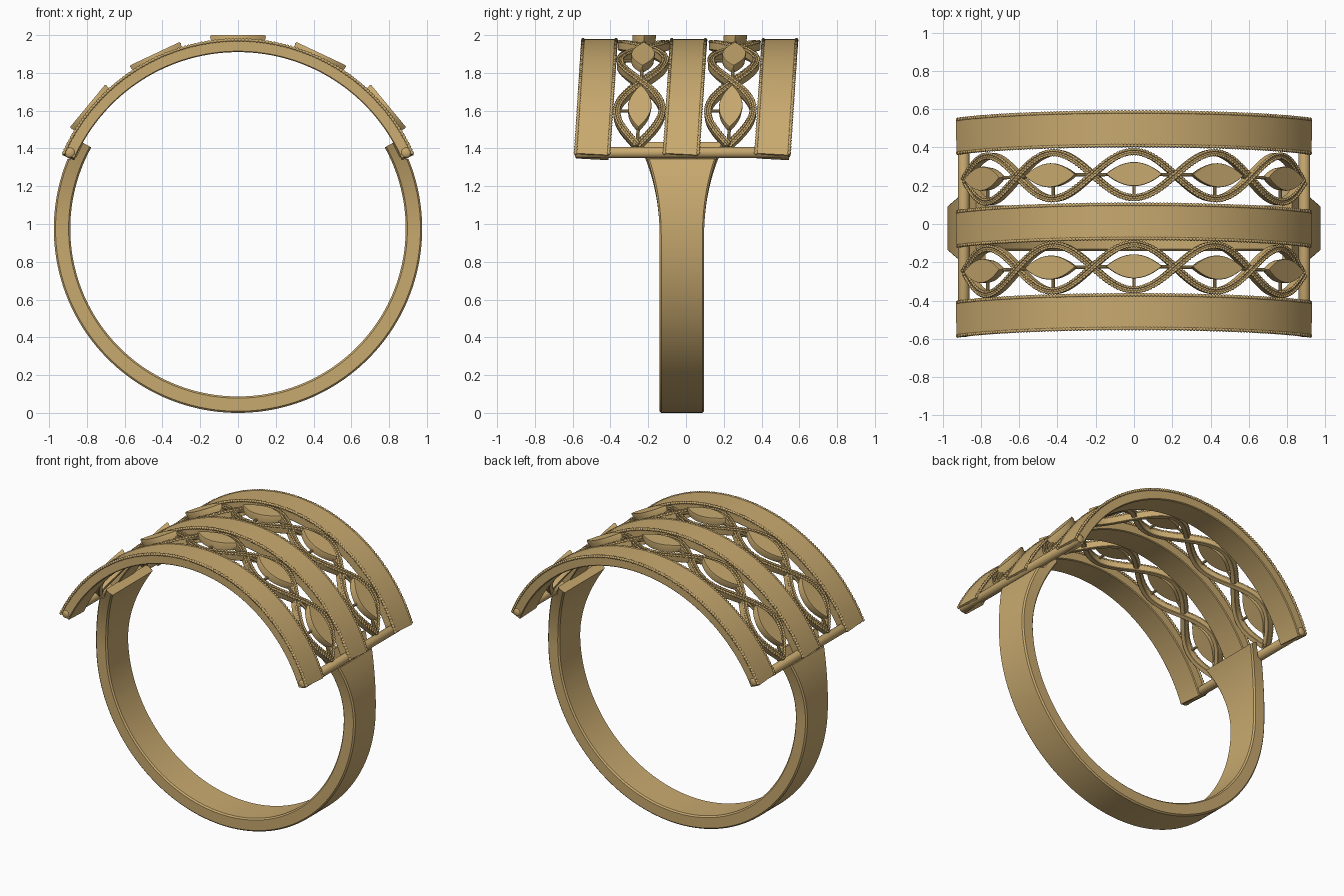
import bpy, bmesh, math
from math import sin, cos, pi, radians
from mathutils import Vector

if "Cube" in bpy.data.objects:
    bpy.data.objects.remove(bpy.data.objects["Cube"])

gold = bpy.data.materials.new("gold")
gold.diffuse_color = (0.58, 0.40, 0.16, 1)
gold.use_nodes = True
gold.node_tree.nodes["Principled BSDF"].inputs["Base Color"].default_value = gold.diffuse_color
CZ = 0.966        # centre height of the upper arcs
END = 66.5        # half opening of the bands, degrees from vertical
LENS = 25.2       # angle of one lens in the woven rows


def lean(v):
    """The whole upper part leans slightly along y."""
    return Vector((v[0], v[1] + 0.065 * (v[2] - 1.98), v[2]))


def at(deg, y, r):
    a = radians(deg)
    return lean((r * sin(a), y, CZ + r * cos(a)))


def radial(deg):
    return Vector((sin(radians(deg)), 0, cos(radians(deg))))


def finish(name, bm, smooth_all=False):
    bmesh.ops.recalc_face_normals(bm, faces=bm.faces)
    me = bpy.data.meshes.new(name)
    bm.to_mesh(me)
    bm.free()
    me.materials.append(gold)
    ob = bpy.data.objects.new(name, me)
    bpy.context.collection.objects.link(ob)
    if smooth_all:
        me.shade_smooth()
    else:
        bpy.ops.object.select_all(action='DESELECT')
        ob.select_set(True)
        bpy.context.view_layer.objects.active = ob
        bpy.ops.object.shade_smooth_by_angle(angle=radians(35))
    return ob


def sweep(name, pts, normals, section, smooth_all=False):
    """Sweep section(i) -> [(side, out)] along pts."""
    bm = bmesh.new()
    rings = []
    last = len(pts) - 1
    for i, (p, n) in enumerate(zip(pts, normals)):
        t = (pts[min(i + 1, last)] - pts[max(i - 1, 0)]).normalized()
        side = t.cross(n).normalized()
        rings.append([bm.verts.new(p + side * s + n * o) for s, o in section(i)])
    k = len(rings[0])
    for a, b in zip(rings, rings[1:]):
        for j in range(k):
            bm.faces.new((a[j], a[(j + 1) % k], b[(j + 1) % k], b[j]))
    bm.faces.new(rings[0])
    bm.faces.new(rings[-1])
    return finish(name, bm, smooth_all)


def box(w, lo, hi, c=0.005):
    return [(-w + c, lo), (w - c, lo), (w, lo + c), (w, hi - c),
            (w - c, hi), (-w + c, hi), (-w, hi - c), (-w, lo + c)]


def beads(s0, o0, r):
    """Circle section whose radius pulses to make a beaded edge."""
    pulse = (0.5, 0.88, 1.0, 0.88)
    return lambda i: [(s0 + r * pulse[i % 4] * cos(j * pi / 3),
                       o0 + r * pulse[i % 4] * sin(j * pi / 3)) for j in range(6)]


def rod(name, a, b, r, sides=10, dome=0.0):
    d = (b - a).normalized()
    n = d.orthogonal().normalized()
    stops = [(a, r), (b, r)]
    if dome:
        stops = [(a - d * dome, r * 0.5), (a - d * dome * 0.6, r * 0.85)] + stops + \
                [(b + d * dome * 0.6, r * 0.85), (b + d * dome, r * 0.5)]
    return sweep(name, [s[0] for s in stops], [n] * len(stops),
                 lambda i: [(stops[i][1] * cos(2 * pi * j / sides),
                             stops[i][1] * sin(2 * pi * j / sides)) for j in range(sides)])


# Shank: open ring that widens towards its ends
N = 140
angs = [29 - 238 * i / N for i in range(N + 1)]
norms = [Vector((cos(radians(a)), 0, sin(radians(a)))) for a in angs]


def shank_section(i):
    e = max(angs[i], -180 - angs[i])
    t = max(0.0, (e + 2) / 25)
    return box(0.118 + 0.067 * t * t, 0.888, 0.975 if e < 23 else 0.945, 0.009)


# path follows the circle itself so tangents exist; offsets count from the centre
R0 = 0.9
sweep("shank", [Vector((0, -0.022, 0.975)) + n * R0 for n in norms], norms,
      lambda i: [(s, o - R0) for s, o in shank_section(i)])

# Three plain bands with beaded edges
for label, y0, y1 in (("front", -0.545, -0.37), ("middle", -0.075, 0.103), ("back", 0.41, 0.585)):
    mid, half = (y0 + y1) / 2, (y1 - y0) / 2
    degs = [-END + 2 * END * i / 96 for i in range(97)]
    sweep(label + "_band", [at(d, mid, 1.0) for d in degs], [radial(d) for d in degs],
          lambda i: box(half, -0.056, 0.013))
    degs = [-END + 2 * END * i / 512 for i in range(513)]
    for tag, y in (("front", y0), ("back", y1)):
        sweep(f"{label}_band_{tag}_beading", [at(d, y, 1.009) for d in degs],
              [radial(d) for d in degs], beads(0, 0, 0.0105), True)

# Cross bars joining the band ends
for tag, sx in (("left", -1), ("right", 1)):
    rod(tag + "_cross_bar", Vector((sx * 0.89, -0.575, 1.378)),
        Vector((sx * 0.89, 0.54, 1.378)), 0.03, 20, 0.014)


def strand(steps, yc, sign):
    pts, nor = [], []
    for i in range(steps + 1):
        d = 2.5 * LENS * (2 * i / steps - 1)
        ph = pi * (d / LENS + 2.5)
        pts.append(at(d, yc + sign * 0.12 * sin(ph), 0.99 + sign * 0.006 * cos(ph)))
        nor.append(radial(d))
    return pts, nor


def marquise(name, deg, yc):
    """Flat pointed-oval plate lying tangent to the arc."""
    out, tan = radial(deg), Vector((cos(radians(deg)), 0, -sin(radians(deg))))
    L, W, M = 0.148, 0.063, 14
    rim = [(-L + 2 * L * i / M, W * (1 - (2 * i / M - 1) ** 2)) for i in range(M)]
    rim += [(-u, -v) for u, v in rim]
    bm = bmesh.new()
    rings = []
    for r, k in ((0.985, 0.93), (1.026, 1.0), (1.034, 0.97)):
        base = Vector((0, yc, CZ)) + out * r
        rings.append([bm.verts.new(lean(base + tan * u * k + Vector((0, v * k, 0)))) for u, v in rim])
    for a, b in zip(rings, rings[1:]):
        for j in range(len(rim)):
            q = (j + 1) % len(rim)
            bm.faces.new((a[j], a[q], b[q], b[j]))
    bm.faces.new(rings[0])
    bm.faces.new(rings[-1])
    finish(name, bm)


# Two woven rows: crossing strands, plates and little pegs
for label, yc in (("front", -0.222), ("back", 0.26)):
    for tag, sign in (("a", 1), ("b", -1)):
        p, n = strand(160, yc, sign)
        sweep(f"{label}_strand_{tag}", p, n, lambda i: box(0.016, -0.036, 0.008, 0.003))
        p, n = strand(600, yc, sign)
        for edge in (-1, 1):
            sweep(f"{label}_strand_{tag}_beading_{'inner' if edge < 0 else 'outer'}", p, n,
                  beads(edge * 0.0115, 0.009, 0.0085), True)
    for k in range(-2, 3):
        d = k * LENS
        marquise(f"{label}_plate_{k + 3}", d, yc)
        for s in (-1, 1):
            rod(f"{label}_tip_peg_{k + 3}_{'left' if s < 0 else 'right'}",
                at(d + s * 7.2, yc, 1.005), at(d + s * 12.6, yc, 0.99), 0.009)
        rod(f"{label}_side_peg_{k + 3}", at(d, yc - 0.12, 0.992), at(d, yc - 0.05, 0.992), 0.009)
